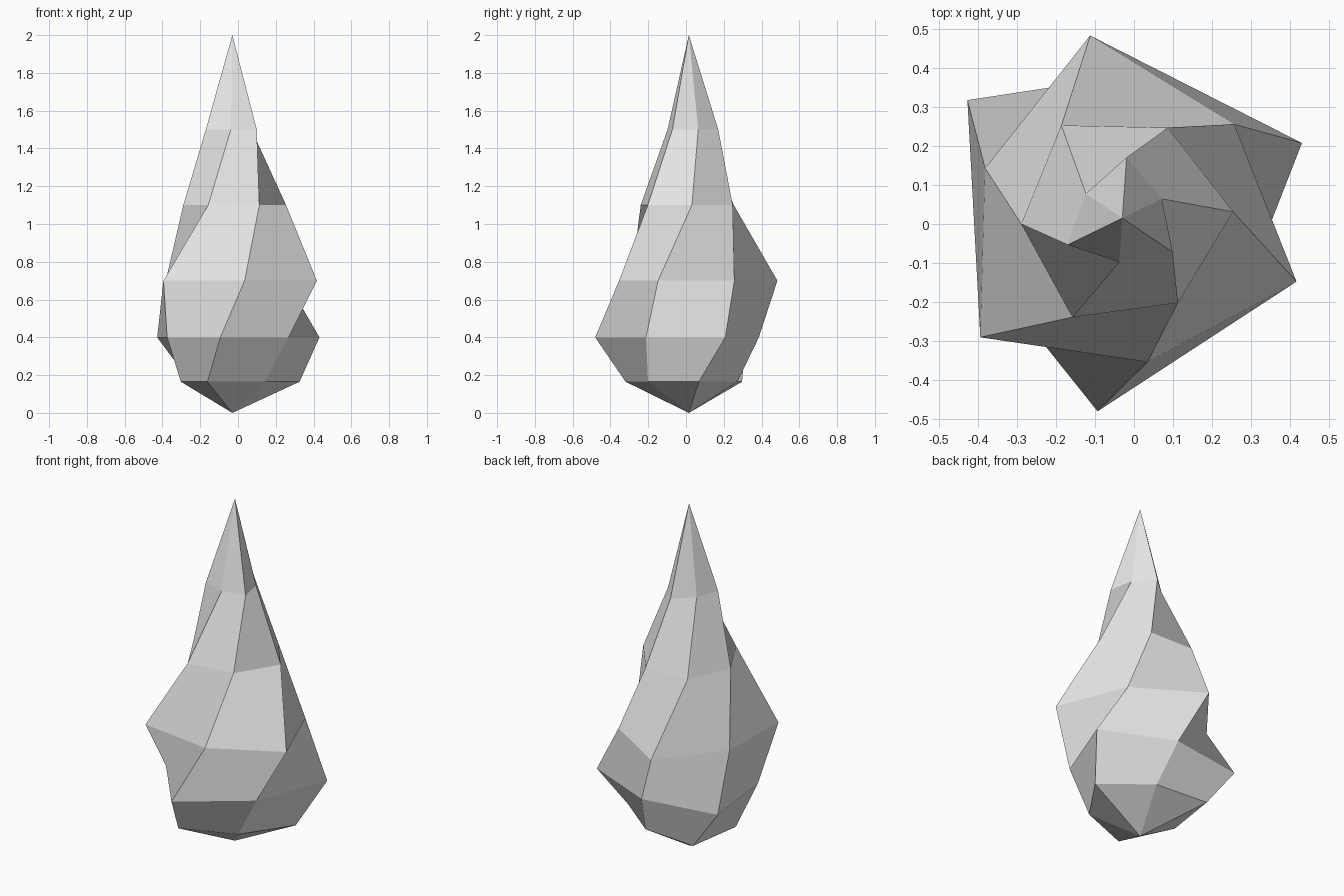
import bpy
import bmesh
from math import radians, cos, sin

cube = bpy.data.objects.get("Cube")
if cube:
    bpy.data.objects.remove(cube, do_unlink=True)

# Plain stone colour
stone = bpy.data.materials.new("pale_grey_stone")
stone.use_nodes = True
stone.diffuse_color = (0.8, 0.8, 0.8, 1)
stone.node_tree.nodes["Principled BSDF"].inputs["Base Color"].default_value = (0.8, 0.8, 0.8, 1)

CX, CY = -0.03, 0.015
SIDES = 6
# Each ring: height, twist in degrees, radius of even corners, radius of odd corners
RINGS = [
    (0.165, 8.5, 0.36, 0.276),
    (0.40, 22.7, 0.50, 0.374),
    (0.70, 40.0, 0.375, 0.476),
    (1.10, 63.3, 0.26, 0.285),
    (1.50, 86.0, 0.156, 0.113),
]

bm = bmesh.new()

# Twisting six-sided rings with alternating corner radii
rings = []
for z, twist, even, odd in RINGS:
    ring = []
    for i in range(SIDES):
        a = radians(twist + i * 360 / SIDES)
        r = odd if i % 2 else even
        ring.append(bm.verts.new((CX + r * cos(a), CY + r * sin(a), z)))
    rings.append(ring)

# Side facets between neighbouring rings
for low, high in zip(rings, rings[1:]):
    for i in range(SIDES):
        j = (i + 1) % SIDES
        bm.faces.new((low[i], low[j], high[j], high[i]))

# Pointed tip and shallow pointed base
tip = bm.verts.new((CX, CY, 2))
base = bm.verts.new((CX, CY, 0))
for i in range(SIDES):
    j = (i + 1) % SIDES
    bm.faces.new((rings[-1][i], rings[-1][j], tip))
    bm.faces.new((rings[0][j], rings[0][i], base))

mesh = bpy.data.meshes.new("twisted_crystal")
bm.to_mesh(mesh)
bm.free()
mesh.materials.append(stone)
crystal = bpy.data.objects.new("twisted_crystal", mesh)
bpy.context.collection.objects.link(crystal)
